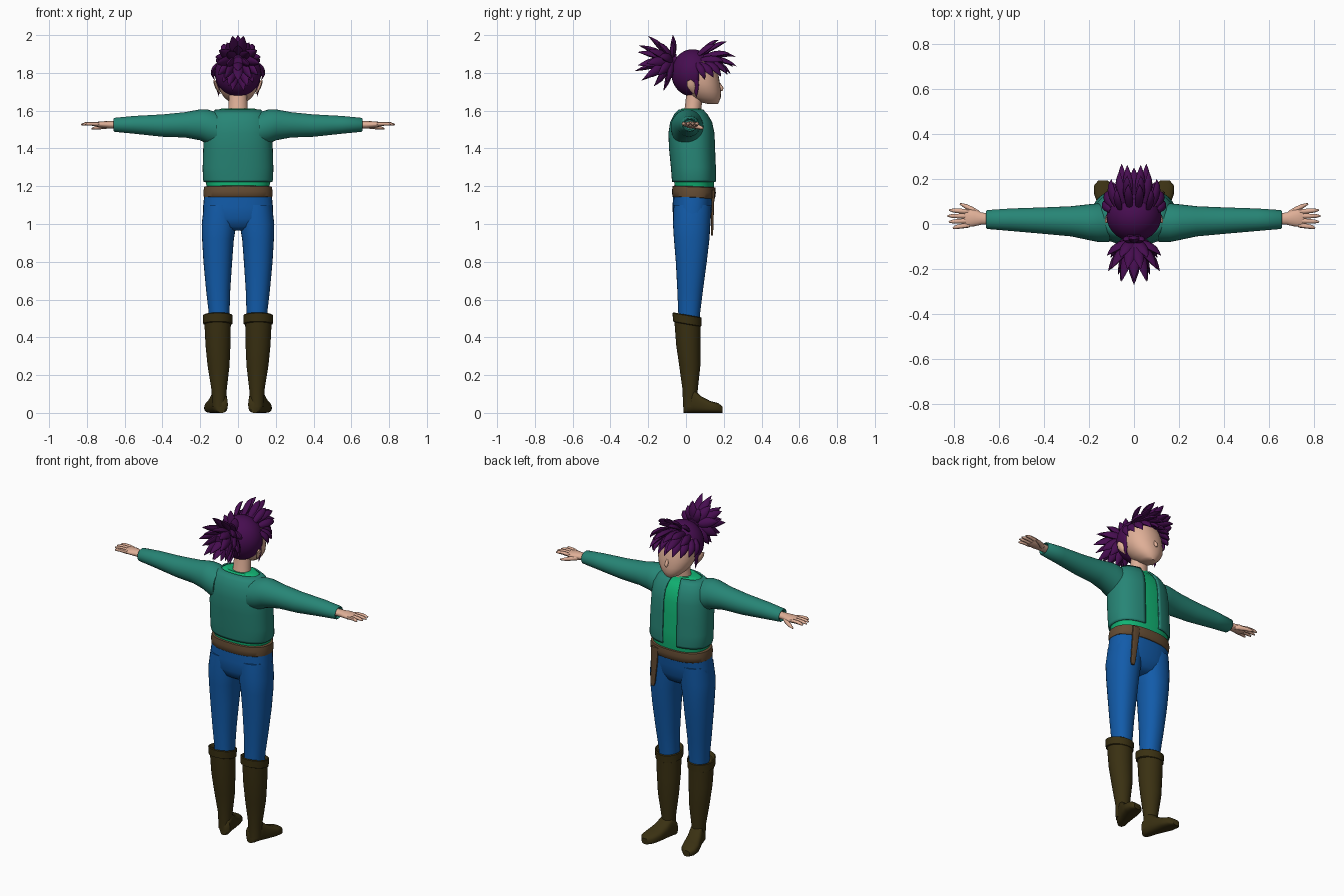
import bpy, bmesh, math
from mathutils import Vector as V


def material(name, r, g, b):
    m = bpy.data.materials.new(name)
    m.diffuse_color = (r, g, b, 1)
    return m


HAIR = material("purple hair", 0.062, 0.004, 0.08)
SKIN = material("skin", 0.74, 0.43, 0.31)
TEAL = material("teal jacket", 0.02, 0.235, 0.18)
GREEN = material("green shirt", 0.006, 0.47, 0.18)
BLUE = material("blue trousers", 0.006, 0.105, 0.4)
BROWN = material("brown belt", 0.13, 0.073, 0.034)
BOOT = material("dark boot leather", 0.042, 0.03, 0.006)


def loft(bm, rings, n=32, p=2.0, skip=()):
    """Skin superellipse rings given as (centre, u, v); skip leaves out columns and caps."""
    def pw(c):
        return math.copysign(abs(c) ** (2 / p), c) if abs(c) > 1e-6 else 0
    rows = []
    for c, u, v in rings:
        ang = [2 * math.pi * i / n for i in range(n)]
        rows.append([bm.verts.new(c + u * pw(math.cos(a)) + v * pw(math.sin(a))) for a in ang])
    for a, b in zip(rows, rows[1:]):
        for i in range(n):
            if i not in skip:
                j = (i + 1) % n
                bm.faces.new((a[i], a[j], b[j], b[i]))
    if not skip:
        bm.faces.new(rows[0][::-1])
        bm.faces.new(rows[-1])


def finish(name, bm, mat, mirror=False, solid=0, angle=45):
    bmesh.ops.recalc_face_normals(bm, faces=bm.faces)
    me = bpy.data.meshes.new(name)
    bm.to_mesh(me)
    bm.free()
    ob = bpy.data.objects.new(name, me)
    bpy.context.collection.objects.link(ob)
    me.materials.append(mat)
    bpy.ops.object.select_all(action='DESELECT')
    ob.select_set(True)
    bpy.context.view_layer.objects.active = ob
    bpy.ops.object.shade_smooth_by_angle(angle=math.radians(angle))
    if solid:
        m = ob.modifiers.new("thickness", 'SOLIDIFY')
        m.thickness, m.offset = solid, -1
    if mirror:
        m = ob.modifiers.new("mirror", 'MIRROR')
        m.use_mirror_merge = False
    return ob


def zr(z, x, y, rx, ry, tilt=0):      # horizontal ring
    return V((x, y, z)), V((rx, 0, 0)), V((0, ry, tilt))


def xr(x, y, z, ry, rz):              # ring across the arm
    return V((x, y, z)), V((0, ry, 0)), V((0, 0, rz))


def yr(y, x, w, h):                   # ring across the foot, resting on the ground
    return V((x, y, h / 2)), V((w, 0, 0)), V((0, 0, h / 2))


def part(name, mat, rings, p=2.0, n=32, mirror=False, skip=(), solid=0):
    bm = bmesh.new()
    loft(bm, rings, n, p, skip)
    return finish(name, bm, mat, mirror, solid)


def tube(bm, pts, radii, out, flat=1.0, n=8):
    """Tapered tube along a quadratic curve; flat squashes it along the out direction."""
    a, b, c = map(V, pts)
    rings = []
    for i, r in enumerate(radii):
        t = i / (len(radii) - 1)
        pos = a * (1 - t) ** 2 + b * 2 * t * (1 - t) + c * t * t
        tan = ((b - a) * (1 - t) + (c - b) * t).normalized()
        u = tan.cross(out)
        if u.length < 0.05:
            u = tan.cross(V((0.3, 1, 0.2)))
        u.normalize()
        rings.append((pos, u * r, tan.cross(u) * r * flat))
    loft(bm, rings, n)


def lock(bm, root, tip, w, bulge, centre):
    root, tip = V(root), V(tip)
    mid = (root + tip) / 2
    out = (mid - V(centre)).normalized()
    shape = (0.55, 0.85, 1, 0.95, 0.75, 0.4, 0.03)
    tube(bm, (root, mid + out * bulge, tip), [w * k for k in shape], out, 0.6)


def both(pts):                        # add the mirrored twin of off-centre entries
    for e in pts:
        yield e, 1
        if e[0] != 0:
            yield e, -1


# Boots
part("boot_shaft", BOOT, [zr(.03, .1, .022, .036, .038), zr(.12, .1, .022, .04, .04),
     zr(.25, .103, .02, .058, .056), zr(.36, .106, .012, .066, .064),
     zr(.48, .108, .008, .07, .07, -.012)], mirror=True)
part("boot_cuff", BOOT, [zr(.468, .107, .006, .07, .068, -.013), zr(.472, .107, .006, .077, .075, -.013),
     zr(.515, .107, .006, .079, .077, -.013), zr(.519, .107, .006, .074, .072, -.013),
     zr(.5, .107, .006, .058, .06, -.013)], mirror=True)
part("boot_foot", BOOT, [yr(-.014, .088, .02, .05), yr(0, .09, .036, .09), yr(.04, .1, .042, .125),
     yr(.08, .112, .046, .088), yr(.13, .126, .051, .062), yr(.17, .134, .045, .052),
     yr(.193, .138, .022, .034)], p=2.8, mirror=True)

# Trousers
part("trouser_leg", BLUE, [zr(.46, .1, .015, .055, .055), zr(.53, .1, .017, .055, .058),
     zr(.65, .105, .022, .064, .068), zr(.8, .107, .028, .076, .082), zr(.92, .106, .03, .084, .094),
     zr(1.0, .1, .03, .092, .099), zr(1.1, .09, .035, .09, .1)], p=2.2, mirror=True)
part("trouser_hips", BLUE, [zr(.965, 0, .03, .06, .05), zr(.985, 0, .03, .13, .08),
     zr(1.03, 0, .031, .186, .1), zr(1.09, 0, .035, .185, .106), zr(1.17, 0, .04, .177, .108)], p=2.4)

# Belt with hanging end
part("belt", BROWN, [zr(1.137, 0, .041, .174, .108, -.004), zr(1.142, 0, .041, .181, .113, -.004),
     zr(1.17, 0, .042, .184, .116, -.004), zr(1.196, 0, .042, .179, .113, -.004),
     zr(1.2, 0, .042, .165, .1, -.004)], p=2.4, n=48)
part("belt_end", BROWN, [zr(.94, .125, .138, .01, .005), zr(.96, .123, .138, .015, .006),
     zr(1.08, .112, .141, .02, .007), zr(1.18, .105, .145, .024, .007)], p=4, n=16)

# Shirt and open jacket share one torso profile: z, y, rx, ry
torso = [(1.222, .043, .181, .116), (1.235, .043, .186, .118), (1.3, .04, .187, .12), (1.4, .033, .184, .123),
         (1.48, .03, .18, .123), (1.54, .028, .172, .112), (1.58, .026, .15, .09), (1.607, .026, .118, .065)]
shirt = [zr(1.17, 0, .043, .162, .1), zr(1.2, 0, .043, .166, .105)]
shirt += [zr(z - .003, 0, y, rx - .011, ry - .011) for z, y, rx, ry in torso]
part("shirt", GREEN, shirt + [zr(1.612, 0, .028, .085, .052), zr(1.608, 0, .03, .045, .04)], p=2.4, n=64)
part("jacket_body", TEAL, [zr(z, 0, y, rx, ry) for z, y, rx, ry in torso],
     p=2.4, n=64, skip=(14, 15, 16, 17), solid=.008)
part("jacket_sleeve", TEAL, [xr(.11, .005, 1.5, .085, .09), xr(.16, .006, 1.515, .086, .091),
     xr(.2, .008, 1.525, .08, .082), xr(.28, .012, 1.525, .067, .067), xr(.4, .015, 1.521, .059, .059),
     xr(.55, .019, 1.525, .05, .047), xr(.654, .02, 1.525, .042, .037), xr(.659, .02, 1.525, .037, .032),
     xr(.645, .02, 1.525, .03, .025)], mirror=True)

# Hands
bm = bmesh.new()
loft(bm, [xr(.64, .022, 1.525, .025, .019), xr(.68, .024, 1.525, .027, .019), xr(.71, .026, 1.526, .036, .018),
          xr(.745, .026, 1.527, .04, .014), xr(.758, .026, 1.527, .034, .009)], 20)
for y0, x1, y1 in ((.055, .822, .062), (.035, .83, .036), (.014, .824, .01), (-.005, .805, -.018)):
    tube(bm, ((.735, y0, 1.527), (.79, (y0 + y1) / 2, 1.536), (x1, y1, 1.526)),
         (.011, .011, .01, .009, .004), V((0, 0, 1)))
tube(bm, ((.685, .035, 1.52), (.72, .07, 1.515), (.775, .09, 1.505)), (.014, .014, .012, .01, .004), V((0, 0, 1)))
finish("hand", bm, SKIN, mirror=True)

# Neck, head, nose and ears
part("neck", SKIN, [zr(1.57, 0, .03, .058, .05), zr(1.62, 0, .038, .05, .044), zr(1.72, 0, .05, .047, .045)])
part("head", SKIN, [zr(1.634, 0, .145, .02, .022), zr(1.645, 0, .125, .045, .05), zr(1.67, 0, .107, .073, .077),
     zr(1.70, 0, .095, .094, .09), zr(1.74, 0, .08, .108, .1), zr(1.8, 0, .06, .113, .11),
     zr(1.86, 0, .05, .1, .095)], p=2.1)
bm = bmesh.new()
tube(bm, ((0, .172, 1.752), (0, .185, 1.725), (0, .192, 1.705)), (.004, .007, .01, .011, .004), V((0, 1, 0)))
finish("nose", bm, SKIN)
bm = bmesh.new()
tube(bm, ((.095, .045, 1.69), (.115, .035, 1.72), (.125, .015, 1.76)), (.006, .014, .02, .022, .012), V((1, 0, 0)), .4)
finish("ear", bm, SKIN, mirror=True)

# Hair cap: ellipsoid with the face area removed
bm = bmesh.new()
bmesh.ops.create_uvsphere(bm, u_segments=40, v_segments=28, radius=1)
for v in bm.verts:
    v.co = V((v.co.x * .122, .035 + v.co.y * .113, 1.8 + v.co.z * .125))
gone = [f for f in bm.faces if f.calc_center_median().y > .065 and f.calc_center_median().z < 1.82]
bmesh.ops.delete(bm, geom=gone, context='FACES')
finish("hair_cap", bm, HAIR, solid=.008)

# Fringe: x root, root y, root z, tip x, tip y, tip z, width
fringe = [(.02, .07, 1.9, .025, .175, 1.975, .02), (.06, .06, 1.89, .075, .155, 1.95, .02),
          (.025, .09, 1.9, .03, .215, 1.965, .021), (.05, .09, 1.885, .065, .235, 1.9, .022),
          (.02, .1, 1.89, .03, .262, 1.885, .022), (.04, .1, 1.88, .055, .268, 1.835, .023),
          (.08, .08, 1.87, .1, .2, 1.86, .022), (0, .11, 1.89, 0, .25, 1.83, .022),
          (.015, .11, 1.87, .02, .235, 1.795, .023), (.05, .11, 1.87, .062, .22, 1.79, .024),
          (.075, .1, 1.86, .092, .185, 1.78, .024), (.095, .08, 1.85, .118, .145, 1.775, .022),
          (.105, .06, 1.85, .125, .1, 1.765, .02), (.103, .05, 1.8, .1, .055, 1.67, .016)]
bm = bmesh.new()
for (x, y, z, tx, ty, tz, w), s in both(fringe):
    lock(bm, (x * s, y, z), (tx * s, ty, tz), w, .035 if tz > 1.7 else .012, (0, .05, 1.8))
finish("hair_fringe", bm, HAIR)

# Ponytail: locks fanning out from the back of the head, given by their tips
tips = [(0, -.07, 2.0), (.04, -.075, 1.965), (.03, -.2, 1.995), (.06, -.15, 1.96), (0, -.25, 1.945),
        (.055, -.255, 1.91), (.1, -.2, 1.92), (.12, -.14, 1.885), (.115, -.21, 1.85), (.06, -.255, 1.84),
        (0, -.27, 1.81), (.105, -.15, 1.79), (.07, -.225, 1.77), (0, -.235, 1.76), (.05, -.17, 1.73),
        (.03, -.12, 1.705), (.08, -.105, 1.75)]
bm = bmesh.new()
for (x, y, z), s in both(tips):
    lock(bm, (x * s * .1, -.075, 1.87), (x * s, y, z), .028, .025, (0, -.12, 1.85))
loft(bm, [(V((0, y, z)), V((r, 0, 0)), V((0, 0, r))) for y, z, r in
          ((-.05, 1.87, .03), (-.08, 1.87, .035), (-.13, 1.865, .045), (-.18, 1.86, .025))], 16)
finish("ponytail", bm, HAIR)
